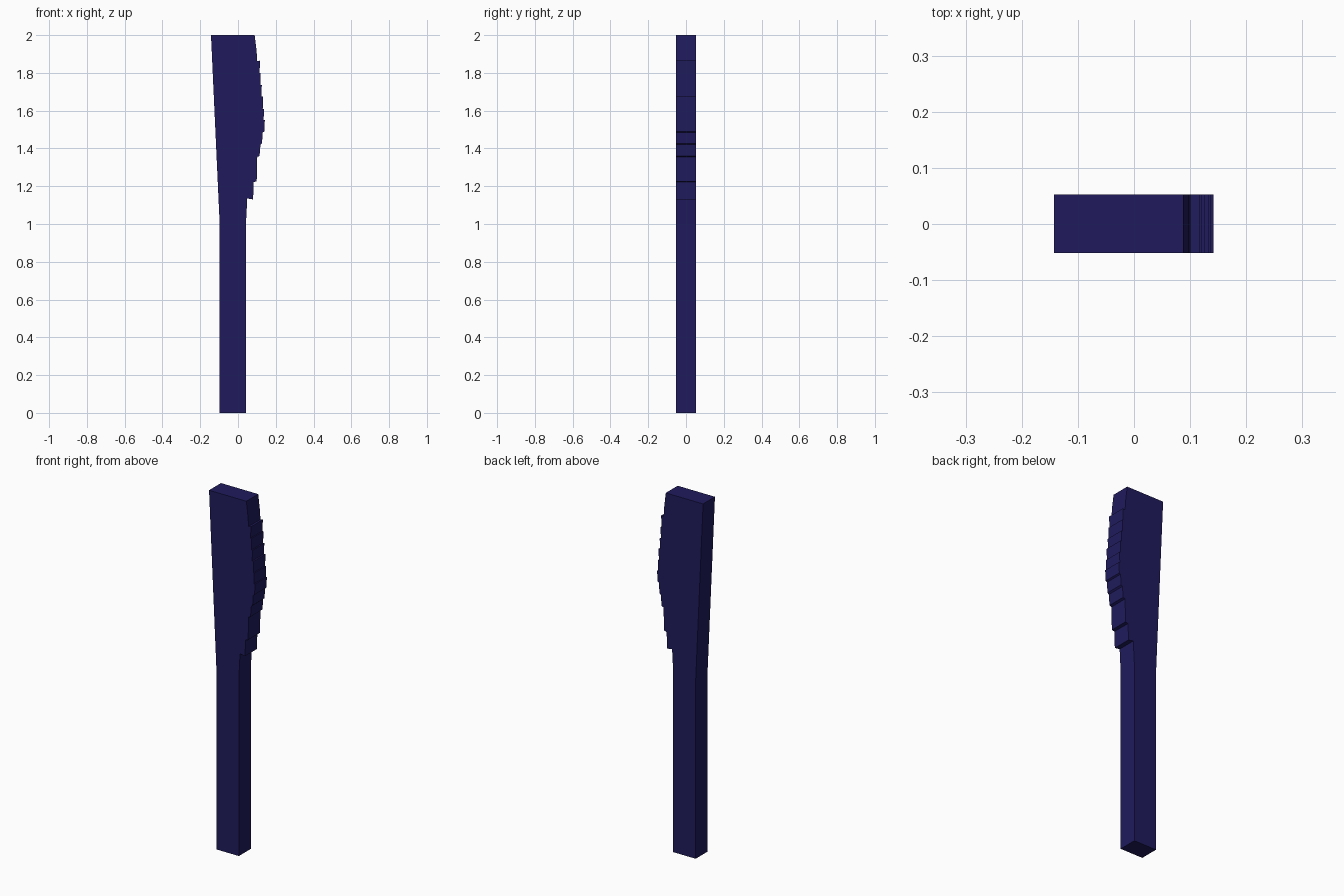
import bpy, bmesh

Y0, Y1 = -0.052, 0.053

# Left edge and straight handle, then the stepped edge of the blade (x, z)
profile = [
    (-0.143, 2.0), (-0.12, 1.5), (-0.097, 1.0), (-0.097, 0.0), (0.042, 0.0), (0.042, 1.0),
    (0.049, 1.135), (0.080, 1.13), (0.083, 1.222), (0.099, 1.226),
    (0.102, 1.355), (0.114, 1.36), (0.119, 1.42), (0.127, 1.427),
    (0.131, 1.485), (0.139, 1.49), (0.142, 1.55), (0.136, 1.55),
    (0.137, 1.61), (0.131, 1.61), (0.133, 1.675), (0.124, 1.675),
    (0.126, 1.735), (0.119, 1.735), (0.120, 1.80), (0.114, 1.80),
    (0.117, 1.865), (0.102, 1.862), (0.098, 1.92), (0.088, 2.0),
]

# Extrude the outline through the thickness
bm = bmesh.new()
face = bm.faces.new([bm.verts.new((x, Y0, z)) for x, z in profile])
ext = bmesh.ops.extrude_face_region(bm, geom=[face], use_keep_orig=True)
verts = [v for v in ext["geom"] if isinstance(v, bmesh.types.BMVert)]
bmesh.ops.translate(bm, verts=verts, vec=(0, Y1 - Y0, 0))
bmesh.ops.recalc_face_normals(bm, faces=bm.faces)
mesh = bpy.data.meshes.new("notched_blade")
bm.to_mesh(mesh)
bm.free()

blade = bpy.data.objects.new("notched_blade", mesh)
bpy.context.collection.objects.link(blade)

# Dark blue finish
mat = bpy.data.materials.new("dark_blue")
mat.diffuse_color = (0.014, 0.011, 0.11, 1)
mesh.materials.append(mat)
